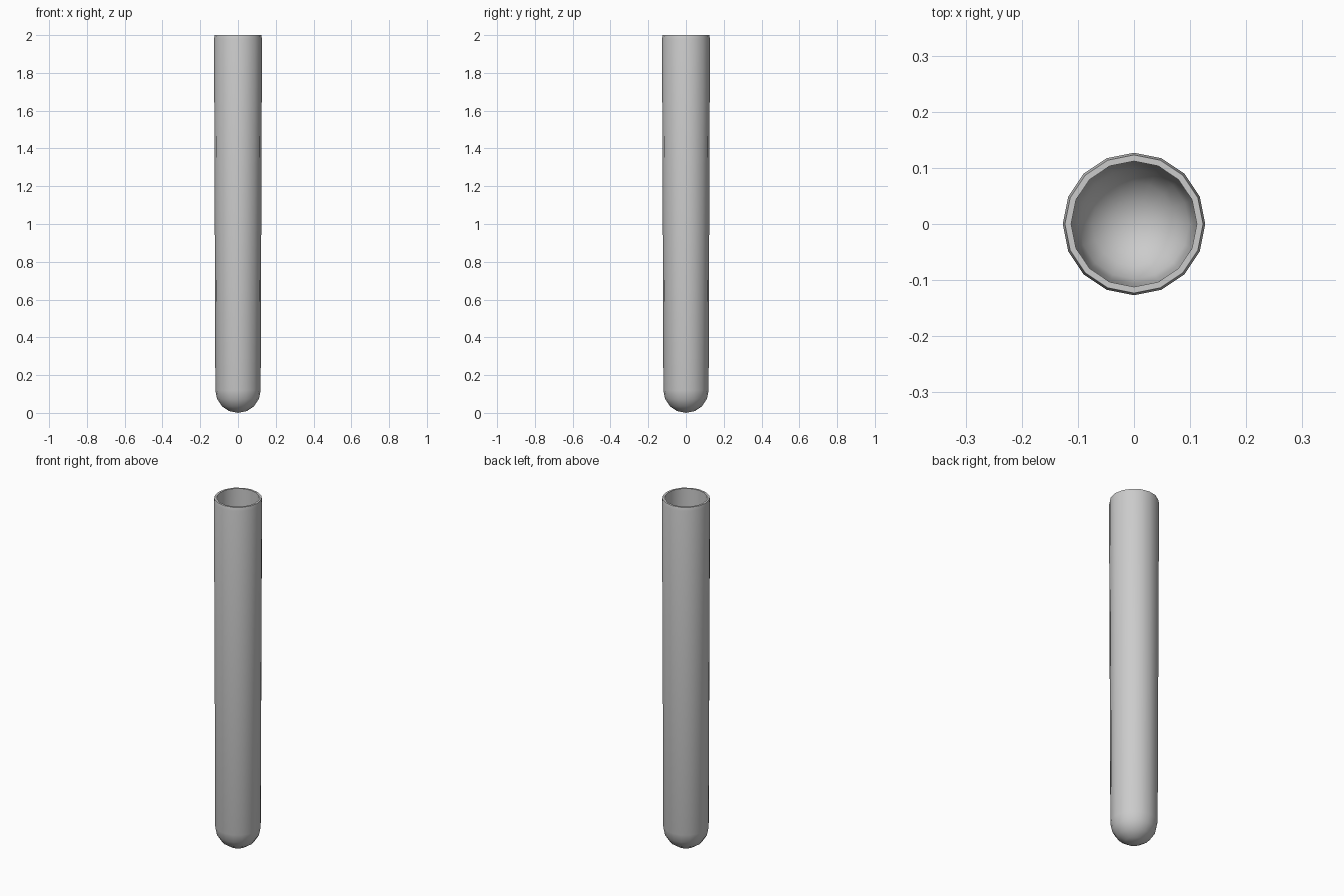
import bpy, bmesh, math

if "Cube" in bpy.data.objects:
    bpy.data.objects.remove(bpy.data.objects["Cube"])

SIDES = 16   # sides around the tube
CAP = 4      # steps of each rounded end


def dome(radius, z):
    """Quarter-circle profile from the pole up to the wall."""
    return [(radius * math.sin(a), z - radius * math.cos(a))
            for a in (i * math.pi / 2 / CAP for i in range(CAP + 1))]


# Profile: outer dome, tapered wall, bevelled lip, inner wall, inner dome
outer = dome(0.12, 0.12) + [(0.127, 1.98), (0.123, 2.0)]
inner = [(0.112, 2.0)] + dome(0.106, 0.12)[::-1]
profile = outer + inner

# Spin the profile around z
bm = bmesh.new()
verts = [bm.verts.new((r, 0, z)) for r, z in profile]
edges = [bm.edges.new(pair) for pair in zip(verts, verts[1:])]
bmesh.ops.spin(bm, geom=verts + edges, cent=(0, 0, 0), axis=(0, 0, 1),
               angle=2 * math.pi, steps=SIDES, use_duplicate=False)
bmesh.ops.remove_doubles(bm, verts=bm.verts, dist=0.0005)
bmesh.ops.recalc_face_normals(bm, faces=bm.faces)
mesh = bpy.data.meshes.new("test_tube")
bm.to_mesh(mesh)
bm.free()

tube = bpy.data.objects.new("test_tube", mesh)
bpy.context.collection.objects.link(tube)
bpy.context.view_layer.objects.active = tube
tube.select_set(True)
bpy.ops.object.shade_smooth_by_angle(angle=math.radians(40))
